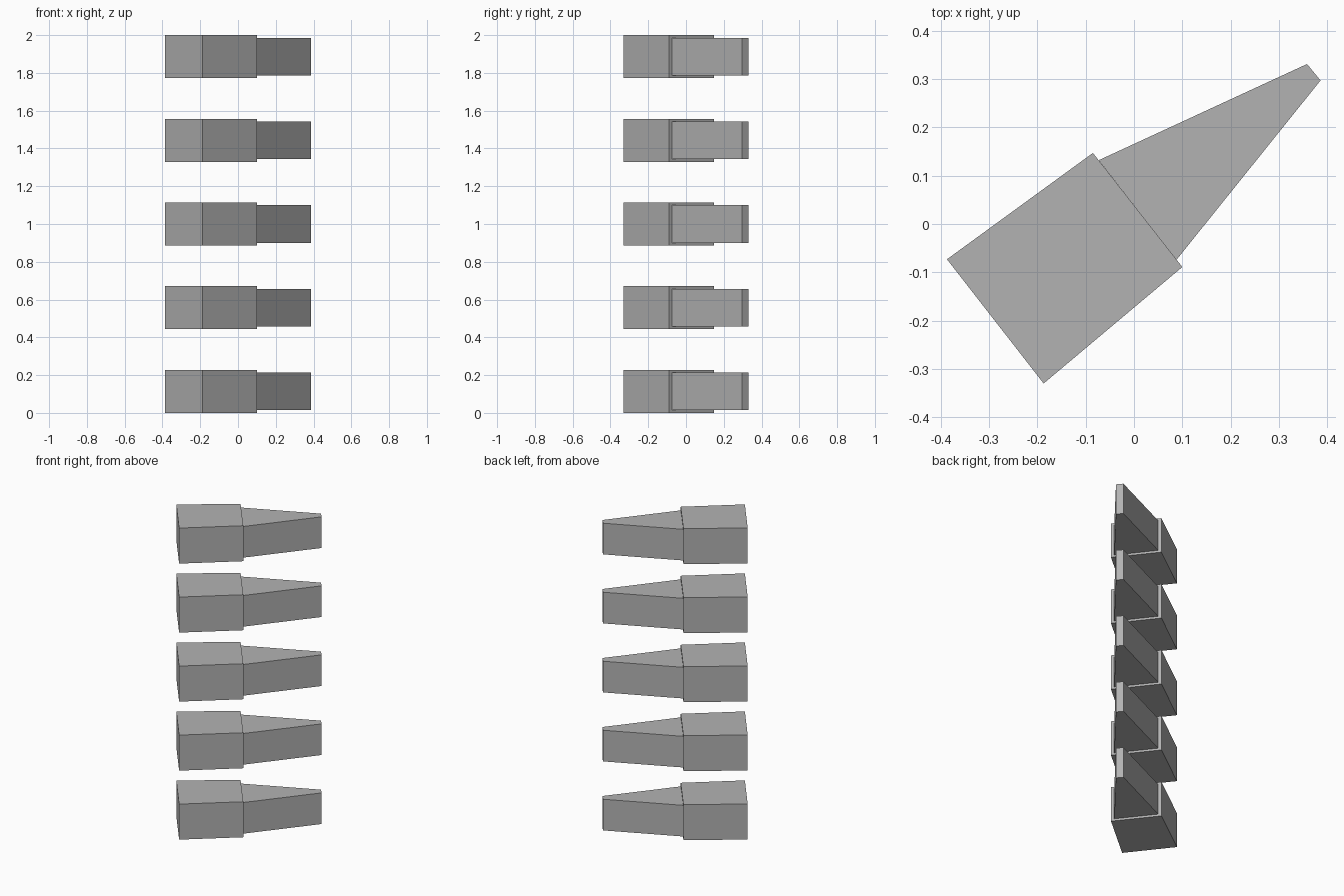
import bpy, bmesh

if "Cube" in bpy.data.objects:
    bpy.data.objects.remove(bpy.data.objects["Cube"])

grey = bpy.data.materials.new("mid_grey")
grey.diffuse_color = (0.45, 0.45, 0.45, 1)
grey.use_nodes = True
grey.node_tree.nodes["Principled BSDF"].inputs["Base Color"].default_value = grey.diffuse_color

COUNT = 5
HEIGHT = 0.228
STEP = (2 - HEIGHT) / (COUNT - 1)
INSET = 0.014

# Plan outlines, counter-clockwise
BLOCK = [(-0.387, -0.073), (-0.187, -0.33), (0.10, -0.089), (-0.085, 0.147)]
WEDGE = [(-0.073, 0.132), (0.088, -0.074), (0.386, 0.297), (0.358, 0.331)]


def prism(name, outline, z0, z1):
    """Closed flat-faced prism from a plan outline."""
    bm = bmesh.new()
    base = bm.faces.new([bm.verts.new((x, y, z0)) for x, y in outline])
    top = bmesh.ops.extrude_face_region(bm, geom=[base], use_keep_orig=True)
    verts = [g for g in top["geom"] if isinstance(g, bmesh.types.BMVert)]
    bmesh.ops.translate(bm, verts=verts, vec=(0, 0, z1 - z0))
    bmesh.ops.recalc_face_normals(bm, faces=bm.faces)
    mesh = bpy.data.meshes.new(name)
    bm.to_mesh(mesh)
    bm.free()
    mesh.materials.append(grey)
    obj = bpy.data.objects.new(name, mesh)
    bpy.context.collection.objects.link(obj)
    return obj


# Stack of blocks, each with a slightly thinner tapered wedge
for i in range(COUNT):
    z = i * STEP
    prism(f"block_{i + 1}", BLOCK, z, z + HEIGHT)
    prism(f"wedge_{i + 1}", WEDGE, z + INSET, z + HEIGHT - INSET)
